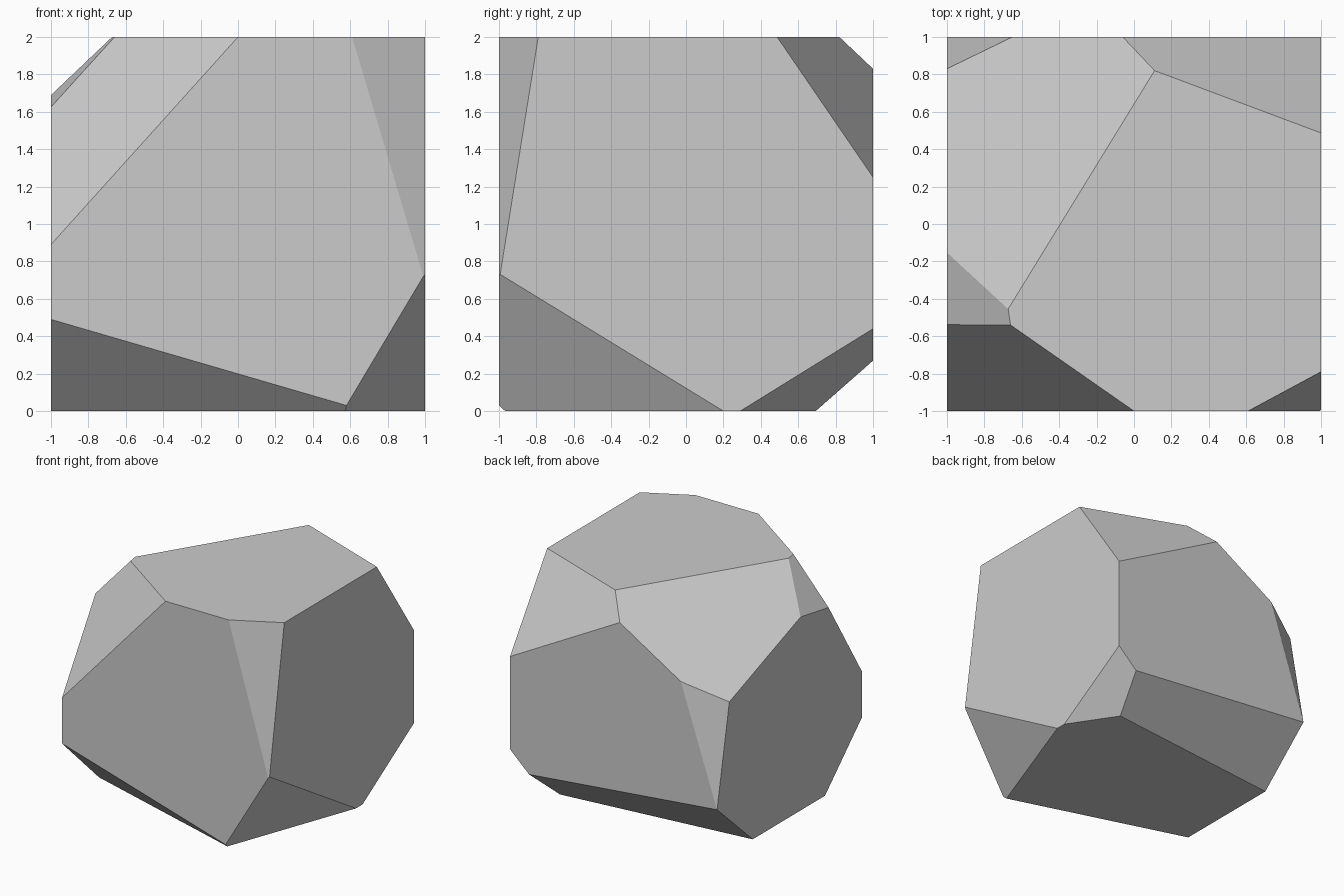
import bpy, bmesh
from mathutils import Vector

if "Cube" in bpy.data.objects:
    bpy.data.objects.remove(bpy.data.objects["Cube"])

# Flat cuts, each given by three points lying on its plane
cuts = {
    "front_top_left": [(0, -1, 2), (-1, -1, 0.89), (-0.66, -0.54, 2)],
    "front_top_right": [(0.61, -1, 2), (1, -1, 0.69), (1, -0.79, 2)],
    "back_top_right": [(1, 0.487, 2), (1, 1, 1.25), (0.11, 0.82, 2)],
    "back_top_left": [(0.11, 0.82, 2), (-0.06, 1, 1.83), (-0.67, -0.45, 2)],
    "front_bottom_left": [(-1, -1, 0.49), (0.683, -1, 0), (-1, -0.49, 0)],
    "front_bottom_right": [(0.562, -1, 0), (1, -1, 0.735), (1, 0.2, 0)],
    "back_bottom_right": [(1, 0.29, 0), (1, 1, 0.44), (0.732, 0.692, 0)],
    "back_bottom_left": [(-1, 0.507, 0), (-1, 1, 0.447), (0.81, 1, 0.27)],
    "left_top_edge": [(-0.66, -0.54, 2), (-1, -0.54, 1.625), (-1, -0.15, 1.69)],
    "back_left_edge": [(-1, 0.83, 1.324), (-0.65, 1, 1.473), (-1, 1, 0.445)],
}
centre = Vector((0, 0, 1))

# Base block
bm = bmesh.new()
bmesh.ops.create_cube(bm, size=2)
bmesh.ops.translate(bm, verts=bm.verts, vec=centre)

# Slice off each corner and cap the opening
for points in cuts.values():
    a, b, c = map(Vector, points)
    normal = (b - a).cross(c - a).normalized()
    if normal.dot(a - centre) < 0:
        normal.negate()
    bmesh.ops.bisect_plane(bm, geom=bm.verts[:] + bm.edges[:] + bm.faces[:],
                           dist=1e-5, plane_co=a, plane_no=normal, clear_outer=True)
    rim = [e for e in bm.edges if e.is_boundary]
    if rim:
        bmesh.ops.holes_fill(bm, edges=rim, sides=0)
bmesh.ops.recalc_face_normals(bm, faces=bm.faces)

# Faceted stone
mesh = bpy.data.meshes.new("faceted_rock")
bm.to_mesh(mesh)
bm.free()
bpy.context.collection.objects.link(bpy.data.objects.new("faceted_rock", mesh))
